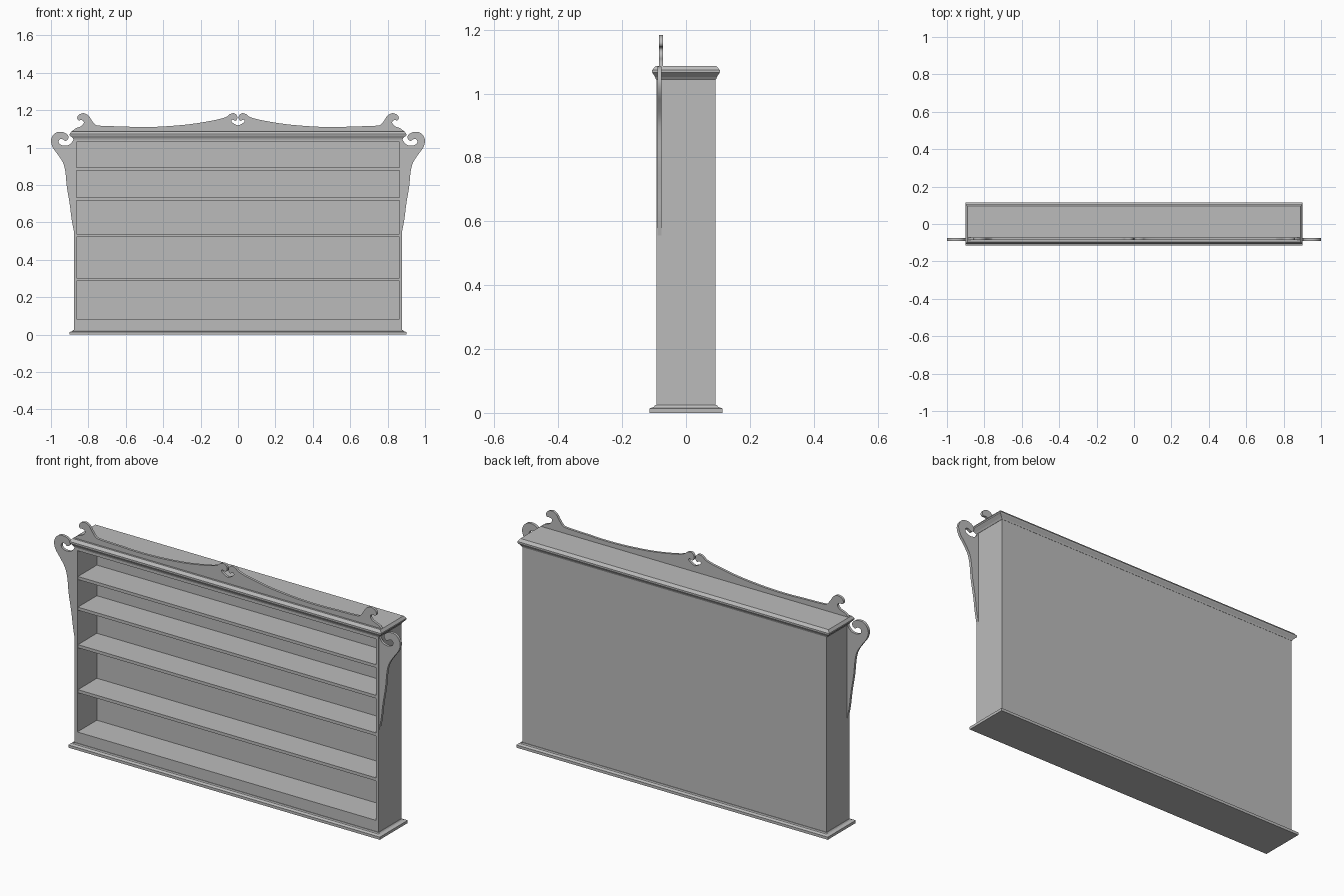
import bpy
import bmesh
from mathutils import Vector

old = bpy.data.objects.get("Cube")
if old:
    bpy.data.objects.remove(old, do_unlink=True)

grey = bpy.data.materials.new("plain grey")
grey.use_nodes = True
grey.diffuse_color = (0.5, 0.5, 0.5, 1)
grey.node_tree.nodes["Principled BSDF"].inputs["Base Color"].default_value = (0.5, 0.5, 0.5, 1)


def finish(bm, name):
    bmesh.ops.recalc_face_normals(bm, faces=bm.faces)
    mesh = bpy.data.meshes.new(name)
    bm.to_mesh(mesh)
    bm.free()
    mesh.materials.append(grey)
    obj = bpy.data.objects.new(name, mesh)
    bpy.context.collection.objects.link(obj)
    return obj


def box_mesh(x0, x1, y0, y1, z0, z1):
    bm = bmesh.new()
    bmesh.ops.create_cube(bm, size=1)
    for v in bm.verts:
        v.co = (x1 if v.co.x > 0 else x0, y1 if v.co.y > 0 else y0, z1 if v.co.z > 0 else z0)
    return bm


def moulding(name, levels):
    """Stack of rectangles (half width, half depth, height) joined into a solid."""
    bm = bmesh.new()
    rings = [[bm.verts.new((sx * w, sy * d, z)) for sx, sy in ((-1, -1), (1, -1), (1, 1), (-1, 1))]
             for w, d, z in levels]
    for low, high in zip(rings, rings[1:]):
        for i in range(4):
            j = (i + 1) % 4
            bm.faces.new((low[i], low[j], high[j], high[i]))
    bm.faces.new(rings[0])
    bm.faces.new(rings[-1])
    return finish(bm, name)


def smooth_path(points, steps=4):
    """Curve through the points, with ends kept."""
    p = [Vector(q) for q in points]
    p = [p[0]] + p + [p[-1]]
    out = []
    for a, b, c, d in zip(p, p[1:], p[2:], p[3:]):
        for k in range(steps):
            t = k / steps
            out.append(0.5 * (2 * b + (c - a) * t + (2 * a - 5 * b + 4 * c - d) * t * t
                              + (3 * b - a - 3 * c + d) * t ** 3))
    return out + [p[-1]]


def cutout(name, outline, y0, y1):
    """Flat fretwork plate from an outline in x and z."""
    bm = bmesh.new()
    face = bm.faces.new([bm.verts.new((x, y0, z)) for x, z in outline])
    ext = bmesh.ops.extrude_face_region(bm, geom=[face])
    for v in ext["geom"]:
        if isinstance(v, bmesh.types.BMVert):
            v.co.y = y1
    obj = finish(bm, name)
    bpy.ops.object.select_all(action='DESELECT')
    obj.select_set(True)
    bpy.context.view_layer.objects.active = obj
    bpy.ops.object.shade_smooth_by_angle(angle=0.6)
    return obj


# Carcass with the open front recessed to the back panel
bm = box_mesh(-0.878, 0.878, -0.093, 0.093, 0.02, 1.055)
front = min(bm.faces, key=lambda f: f.calc_center_median().y)
bmesh.ops.inset_individual(bm, faces=[front], thickness=0.01)
for v in front.verts:
    v.co.x = 0.863 if v.co.x > 0 else -0.863
    v.co.z = 1.03 if v.co.z > 0.5 else 0.083
recess = bmesh.ops.extrude_discrete_faces(bm, faces=[front])["faces"][0]
for v in recess.verts:
    v.co.y = 0.068
finish(bm, "cabinet_carcass")

# Shelves
for n, top in enumerate((0.302, 0.537, 0.733, 0.893)):
    finish(box_mesh(-0.864, 0.864, -0.088, 0.07, top - 0.016, top), f"shelf_{n + 1}")

# Base and cornice
moulding("base_moulding", [(0.9, 0.115, 0), (0.9, 0.115, 0.014), (0.885, 0.1, 0.019), (0.88, 0.097, 0.025)])
moulding("cornice", [(0.879, 0.094, 1.044), (0.885, 0.097, 1.052), (0.9, 0.106, 1.066),
                     (0.9, 0.106, 1.073), (0.89, 0.095, 1.087)])

# Scrolled crest, mirrored about the centre
half = smooth_path([
    (0, 1.118), (0.02, 1.127), (0.035, 1.14), (0.032, 1.149), (0.024, 1.147), (0.013, 1.143),
    (0.004, 1.155), (0.006, 1.172), (0.022, 1.184), (0.045, 1.178), (0.065, 1.163), (0.12, 1.148),
    (0.25, 1.126), (0.4, 1.113), (0.52, 1.11), (0.62, 1.113), (0.74, 1.117), (0.765, 1.125),
    (0.785, 1.15), (0.8, 1.172), (0.825, 1.184), (0.85, 1.176), (0.86, 1.158), (0.852, 1.146),
    (0.838, 1.147), (0.826, 1.141), (0.826, 1.128), (0.84, 1.114), (0.868, 1.103), (0.888, 1.086)])
right = [(x, z) for x, z in half] + [(0.888, 1.08)]
left = [(-x, z) for x, z in reversed(right[1:])]
cutout("crest", left + right, -0.085, -0.072)

# Scrolled side brackets
ear = smooth_path([
    (0.877, 0.55), (0.89, 0.62), (0.9, 0.7), (0.915, 0.79), (0.923, 0.87), (0.936, 0.92),
    (0.965, 0.965), (0.99, 1.0), (1.0, 1.035), (0.99, 1.065), (0.965, 1.083), (0.93, 1.081),
    (0.908, 1.064), (0.909, 1.046), (0.923, 1.036), (0.938, 1.045), (0.952, 1.044), (0.959, 1.032),
    (0.952, 1.018), (0.93, 1.01), (0.903, 1.015), (0.887, 1.03), (0.877, 1.05)])
ear = [(x, z) for x, z in ear] + [(0.87, 1.05), (0.87, 0.55)]
for side, s in (("left", 1), ("right", -1)):
    cutout(f"{side}_side_bracket", [(s * x, z) for x, z in ear], -0.09, -0.076)
